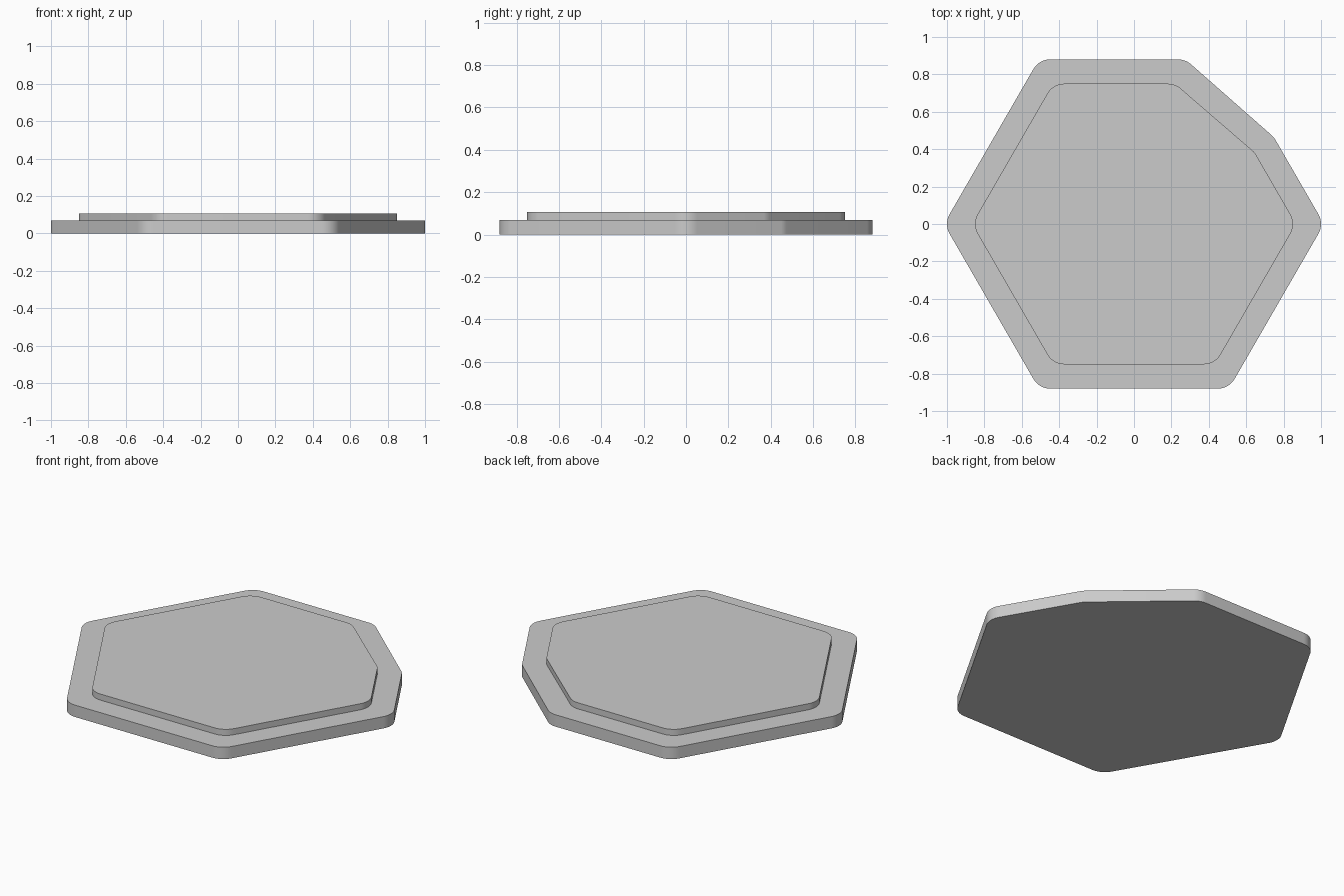
import bpy
import bmesh
import math
from mathutils import Vector

cube = bpy.data.objects.get("Cube")
if cube:
    bpy.data.objects.remove(cube, do_unlink=True)

grey = bpy.data.materials.new("light grey")
grey.use_nodes = True
colour = (0.6, 0.6, 0.6, 1)
grey.diffuse_color = colour
grey.node_tree.nodes["Principled BSDF"].inputs["Base Color"].default_value = colour


def clipped_hexagon(apothem, clip):
    """Hexagon corners, with the back left one replaced by a clipped edge."""
    radius = apothem / math.cos(math.pi / 6)
    corners = [Vector((radius * math.cos(math.radians(a)), radius * math.sin(math.radians(a))))
               for a in range(0, 360, 60)]
    corners[1:2] = [Vector(p) for p in clip]
    return corners


def rounded(corners, radius, steps=10):
    """Replace each corner of a convex outline with a tangent arc."""
    outline = []
    for i, corner in enumerate(corners):
        before = (corners[i - 1] - corner).normalized()
        after = (corners[(i + 1) % len(corners)] - corner).normalized()
        half = before.angle(after) / 2
        centre = corner + (before + after).normalized() * (radius / math.sin(half))
        turn = math.pi - 2 * half
        middle = math.atan2(*(corner - centre).yx)
        for s in range(steps + 1):
            a = middle + turn * (s / steps - 0.5)
            outline.append(centre + radius * Vector((math.cos(a), math.sin(a))))
    return outline


def slab(name, outline, bottom, top, floor):
    """Extrude an outline upwards, with or without an underside."""
    bm = bmesh.new()
    low = [bm.verts.new((p.x, p.y, bottom)) for p in outline]
    high = [bm.verts.new((p.x, p.y, top)) for p in outline]
    for i in range(len(low)):
        j = (i + 1) % len(low)
        bm.faces.new((low[i], low[j], high[j], high[i]))
    bm.faces.new(high)
    if floor:
        bm.faces.new(low[::-1])
    mesh = bpy.data.meshes.new(name)
    bm.to_mesh(mesh)
    bm.free()
    mesh.materials.append(grey)
    obj = bpy.data.objects.new(name, mesh)
    bpy.context.collection.objects.link(obj)
    bpy.ops.object.select_all(action="DESELECT")
    obj.select_set(True)
    bpy.context.view_layer.objects.active = obj
    bpy.ops.object.shade_smooth_by_angle(angle=math.radians(30))
    return obj


# Wide base plate
base = clipped_hexagon(0.88, [(0.748, 0.464), (0.275, 0.88)])
slab("base_plate", rounded(base, 0.104), 0, 0.07, True)

# Raised panel resting on the base
panel = clipped_hexagon(0.75, [(0.645, 0.383), (0.22, 0.75)])
slab("raised_panel", rounded(panel, 0.104), 0.07, 0.106, False)
